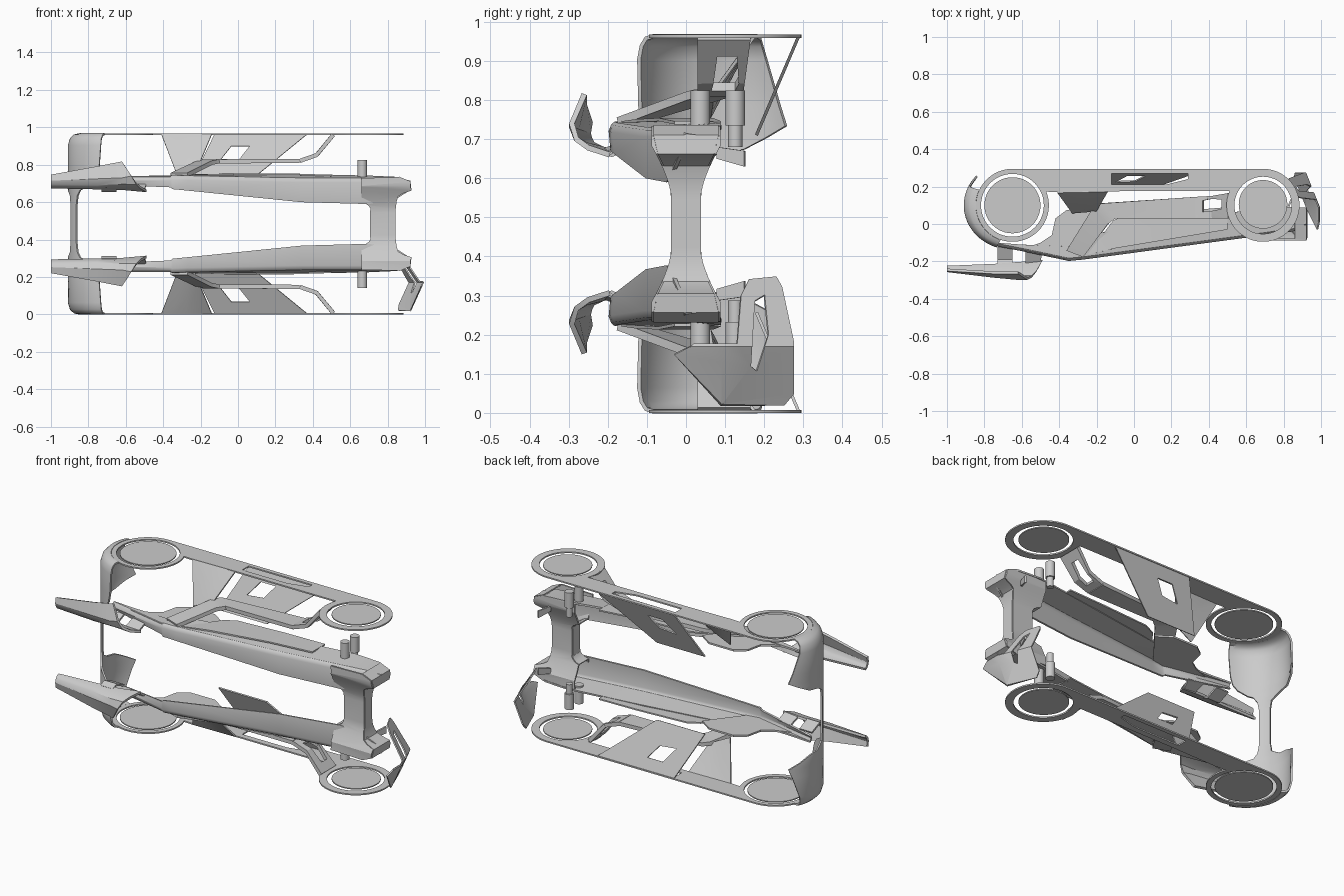
import bpy, bmesh
from math import cos, sin, radians
from mathutils import Vector, Matrix
from mathutils.geometry import tessellate_polygon

if "Cube" in bpy.data.objects:
    bpy.data.objects.remove(bpy.data.objects["Cube"])

C = 0.4835  # mid plane in z: the upper half is built, then mirrored


def finish(name, bm, thick=0.0, mirror=True, angle=30):
    bmesh.ops.recalc_face_normals(bm, faces=bm.faces)
    me = bpy.data.meshes.new(name)
    bm.to_mesh(me)
    bm.free()
    ob = bpy.data.objects.new(name, me)
    bpy.context.collection.objects.link(ob)
    bpy.ops.object.select_all(action='DESELECT')
    bpy.context.view_layer.objects.active = ob
    ob.select_set(True)
    if thick:
        s = ob.modifiers.new("thickness", 'SOLIDIFY')
        s.thickness, s.offset = thick, 0
        bpy.ops.object.modifier_apply(modifier=s.name)
    bpy.ops.object.shade_smooth_by_angle(angle=radians(angle))
    if mirror:
        other = ob.copy()
        other.data = ob.data.copy()
        other.name = name + "_mirrored"
        other.data.transform(Matrix.Translation((0, 0, 2 * C)) @ Matrix.Diagonal((1, 1, -1, 1)))
        other.data.flip_normals()
        bpy.context.collection.objects.link(other)
    return ob


def sheet(name, loops, place, thick, cuts=(), **kw):
    """Flat outline with holes, placed in space by place(u, v)."""
    bm = bmesh.new()
    vs = [bm.verts.new((u, v, 0)) for lp in loops for u, v in lp]
    for tri in tessellate_polygon([[Vector((u, v, 0)) for u, v in lp] for lp in loops]):
        try:
            bm.faces.new([vs[i] for i in tri])
        except ValueError:
            pass
    for co, no in cuts:
        bmesh.ops.bisect_plane(bm, geom=bm.verts[:] + bm.edges[:] + bm.faces[:],
                               plane_co=co, plane_no=no)
    for v in bm.verts:
        v.co = place(v.co.x, v.co.y)
    return finish(name, bm, thick, **kw)


def loft(name, rows, thick, **kw):
    bm = bmesh.new()
    g = [[bm.verts.new(p) for p in r] for r in rows]
    for a, b in zip(g, g[1:]):
        for i in range(len(a) - 1):
            bm.faces.new((a[i], a[i + 1], b[i + 1], b[i]))
    return finish(name, bm, thick, **kw)


def peg(name, x, y, z0, z1, r):
    bm = bmesh.new()
    bmesh.ops.create_cone(bm, cap_ends=True, segments=24, radius1=r, radius2=r, depth=z1 - z0,
                          matrix=Matrix.Translation((x, y, (z0 + z1) / 2)))
    return finish(name, bm)


def arc(cx, cy, r, a0=0, a1=360, n=48):
    full = a1 - a0 == 360
    return [(cx + r * cos(radians(a0 + (a1 - a0) * i / n)),
             cy + r * sin(radians(a0 + (a1 - a0) * i / n))) for i in range(n + (not full))]


def at_z(z):
    return lambda u, v: (u, v, z)


def quad_map(bl, br, tr, tl):
    bl, br, tr, tl = map(Vector, (bl, br, tr, tl))
    return lambda u, v: (bl * (1 - u) + br * u) * (1 - v) + (tl * (1 - u) + tr * u) * v


UNIT = [(0, 0), (1, 0), (1, 1), (0, 1)]

# Flat outer side plates with wheel rings and a long slot
outline = (arc(.69, .1, .195, 157, 450) + arc(-.65, .1, .195, 90, 382) + [(-.41, .17), (-.13, .175)])
slot = [(-.12, .21), (.17, .21), (.29, .24), (.29, .27), (-.12, .27)]
sheet("side_plate", [outline, arc(-.65, .1, .168), arc(.69, .1, .153), slot], at_z(.963), .008)
sheet("rear_wheel_cover", [arc(-.65, .1, .15)], at_z(.962), .006)
sheet("front_wheel_cover", [arc(.69, .105, .13)], at_z(.962), .006)

# Wraparound end shell: wide at both sides with a spiked edge, narrow neck in the middle
rows = []
half = [(.48, 0, 155, 251), (.474, .5, 155, 251), (.455, .82, 155, 251), (.42, 1, 153, 251),
        (.30, 1, 143, 249), (.25, 1, 138, 246), (.22, 1, 153, 240), (.19, 1, 168, 228),
        (.18, 1, 184, 221), (.15, 1, 197, 216), (.10, 1, 199, 214)]
for s, part in ((1, half), (-1, half[::-1])):
    for h, t, a0, a1 in part:
        rx, ry = .195 + .06 * t, .195 + .038 * t
        rows.append([(-.65 + rx * cos(radians(a0 + (a1 - a0) * i / 20)),
                      .1 + ry * sin(radians(a0 + (a1 - a0) * i / 20)), C + s * h) for i in range(21)])
loft("end_shell", rows, .01, mirror=False, angle=40)

# Long inner rails: underside, rounded corner and outer flank
rail = [(-.73, -.105, .700, -.115, .735, -.10, .735), (-.60, -.13, .690, -.14, .735, -.11, .735),
        (-.36, -.185, .680, -.19, .735, -.12, .737), (-.35, -.188, .670, -.193, .74, -.12, .742),
        (-.27, -.178, .662, -.185, .737, -.06, .745),
        (.34, -.098, .600, -.103, .725, .03, .745), (.70, -.045, .590, -.055, .725, .09, .737),
        (.85, -.030, .620, -.035, .725, .09, .730), (.92, -.010, .665, -.010, .710, .07, .700)]
loft("rail", [[(x, y0, z0), (x, y1, z1 - .02), (x, y1 + .006, z1 - .005), (x, y1 + .012, z1), (x, y2, z2)]
              for x, y0, z0, y1, z1, y2, z2 in rail], .01)

# Cross member joining the rails, flaring toward its ends
top = [(.71, .06), (.71, .085), (.7, .1), (.68, .113), (.66, .118), (.66, .2), (.66, .245), (.86, .25),
       (.92, .225), (.925, .18), (.88, .165), (.855, .15), (.845, .12), (.84, .08), (.84, .06)]


def flare(h):
    t = min(1, max(0, (abs(h) - .07) / .13))
    return .033 + .05 * t ** 1.5


ring = [(x, h) for x, h in top] + [(x, -h) for x, h in top[::-1]]
for name, s in (("back", 1), ("front", -1)):
    sheet("cross_member_" + name, [ring], lambda u, v: (u, s * flare(v), C + v), .01,
          cuts=[((0, k * h, 0), (0, 1, 0)) for k in (1, -1) for h in (.1, .14, .17, .2)], mirror=False)
for name, edge in (("inner", top[:5]), ("outer", top[7:][::-1])):
    path = [(x, -h) for x, h in edge[::-1]] + list(edge)
    loft("cross_member_%s_wall" % name,
         [[(x, s * flare(h), C + h) for s in (-1, 1)] for x, h in path], .006, mirror=False)

# Shield on the rear end of each rail
shield = [(-.6, -.135), (-.36, -.185), (-.27, -.17), (-.12, .02), (-.2, .075), (-.36, .075),
          (-.42, .03), (-.44, -.06), (-.5, -.1)]
sheet("rail_shield", [shield], at_z(.733), .01)

# Side arm: wide band following the rail, then rising to the plate around a window
outer = [(-.36, -.14, .745), (-.22, .085, .81), (-.18, .11, .818), (.33, .145, .82)]
inner = [(-.27, -.175, .745), (-.14, .0, .81), (-.10, .03, .818), (.33, .03, .82)]
loft("side_arm", list(zip(outer, inner)), .022)
bend = lambda x: .82 if x < .33 else .82 + (x - .33) * .35 if x < .42 else .852 + (x - .42) * 1.2
rise = [(.33, .03), (.42, .03), (.51, .03), (.51, .165), (.42, .15), (.33, .145)]
window = [(.37, .065), (.42, .07), (.475, .08), (.475, .13), (.42, .135), (.37, .125)]
sheet("side_arm_window", [rise, window], lambda u, v: (u, v, bend(u)), .022,
      cuts=[((.42, 0, 0), (1, 0, 0))])

# Flank panel lying on the rail
loft("flank_panel", [[(-.25, -.165, .742), (-.11, .02, .745)], [(-.1, -.13, .747), (-.04, .05, .75)],
                     [(.26, -.07, .75), (.26, .07, .75)], [(.5, -.03, .742), (.5, .09, .742)]], .008)

# Slanted panels between plates and rails
sheet("arch_panel", [UNIT], quad_map((-.33, .06, .755), (-.2, .07, .82), (-.14, .175, .963), (-.41, .17, .963)), .008,
      cuts=[((k, 0, 0), (1, 0, 0)) for k in (.25, .5, .75)])
sheet("brace_panel", [UNIT, [(.25, .43), (.5, .47), (.49, .75), (.27, .75)]],
      quad_map((-.25, .18, .71), (.06, .18, .71), (.37, .288, .963), (-.125, .288, .963)), .008)

# Axle pegs near the front wheels
peg("peg_low", .665, .037, .72, .825, .025)
peg("peg_high", .665, .126, .735, .825, .025)
peg("peg_stem", .665, .126, .68, .74, .018)
loft("rail_tab", [[(.82, .08, .68), (.82, .08, .65)], [(.85, .15, .67), (.85, .15, .63)]], .01)

# Curved blades at the rear and their struts
loft("blade", [[(-1, -.225, .68), (-1, -.238, .686), (-1, -.246, .70), (-1, -.25, .715), (-1, -.245, .745)],
               [(-.75, -.215, .675), (-.75, -.25, .682), (-.75, -.27, .695), (-.75, -.28, .725), (-.75, -.26, .79)],
               [(-.62, -.205, .672), (-.62, -.255, .685), (-.62, -.28, .70), (-.62, -.292, .73), (-.62, -.26, .815)],
               [(-.49, -.195, .66), (-.52, -.25, .678), (-.545, -.28, .70), (-.57, -.292, .74), (-.62, -.26, .815)]],
     .014)
loft("blade_strut", [[(-.73, -.225, .675), (-.73, -.19, .66), (-.73, -.12, .69)],
                     [(-.65, -.225, .675), (-.65, -.19, .66), (-.65, -.12, .69)]], .012)
loft("blade_link", [[(-.58, -.21, .67), (-.5, -.2, .662)], [(-.58, -.135, .695), (-.49, -.15, .695)]], .012)

# Single folded fin at the front, on one side only
fin = [(-.03, .15), (.09, .02), (.25, .02), (.275, .05), (.275, .18), (.245, .32), (.23, .347),
       (.16, .34), (.14, .3), (.13, .175), (.02, .175)]
hole = [(.175, .285), (.2, .3), (.21, .2), (.18, .108), (.165, .12)]
sheet("front_fin", [fin, hole],
      lambda y, z: (.99 - (.45 if z < .17 else .65) * abs(z - .17) - .4 * max(0, y - .09), y, z),
      .008, cuts=[((0, .17, 0), (0, 1, 0)), ((.09, 0, 0), (1, 0, 0))], mirror=False)
